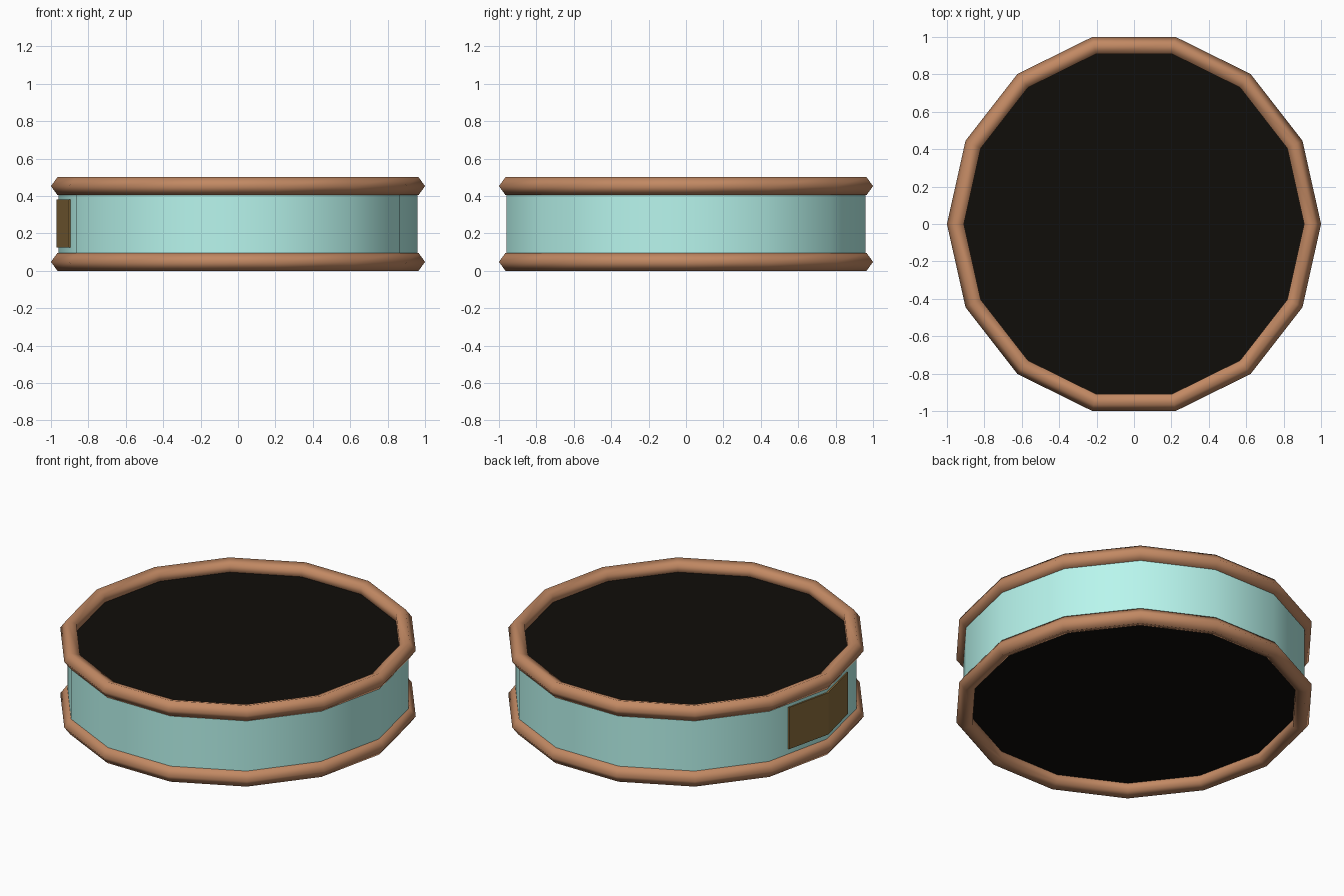
import bpy, bmesh, math

if "Cube" in bpy.data.objects:
    bpy.data.objects.remove(bpy.data.objects["Cube"])

SIDES = 14
Y_SCALE = 1 / math.sin(math.tau * 3 / SIDES)   # makes depth equal to width


def material(name, rgb):
    m = bpy.data.materials.new(name)
    m.diffuse_color = (*rgb, 1)
    m.use_nodes = True
    m.node_tree.nodes["Principled BSDF"].inputs["Base Color"].default_value = m.diffuse_color
    return m


TEAL = material("teal_shell", (0.48, 0.92, 0.85))
WOOD = material("brown_hoop", (0.54, 0.25, 0.125))
DARK = material("dark_skin", (0.005, 0.004, 0.003))
BRASS = material("brass_plate", (0.25, 0.15, 0.045))


def ring_point(r, i, z):
    a = math.tau * i / SIDES
    return (r * math.cos(a), r * math.sin(a) * Y_SCALE, z)


def finish(name, bm, mat):
    me = bpy.data.meshes.new(name)
    bm.to_mesh(me)
    bm.free()
    me.materials.append(mat)
    ob = bpy.data.objects.new(name, me)
    bpy.context.collection.objects.link(ob)
    return ob


def lathe(name, profile, mat, closed):
    """Sweep an (r, z) profile around the 14-sided outline."""
    bm = bmesh.new()
    rings = [[bm.verts.new(ring_point(r, i, z)) for r, z in profile]
             for i in range(SIDES)]
    n = len(profile)
    for i in range(SIDES):
        a, b = rings[i], rings[(i + 1) % SIDES]
        for j in range(n if closed else n - 1):
            k = (j + 1) % n
            bm.faces.new((a[j], b[j], b[k], a[k]))
    bmesh.ops.recalc_face_normals(bm, faces=bm.faces)
    for f in bm.faces:
        f.smooth = True
    return finish(name, bm, mat)


# Shell wall
lathe("shell", [(0.96, 0.065), (0.96, 0.435)], TEAL, False)

# Hoops with a five-sided section, and the skins recessed inside them
R = 0.05
for label, z, skin_z in (("bottom", 0.0476, 0.065), ("top", 0.4524, 0.435)):
    section = [(0.95 + R * math.cos(math.tau * k / 5),
                z + R * math.sin(math.tau * k / 5)) for k in range(5)]
    lathe(label + "_hoop", section, WOOD, True)
    bm = bmesh.new()
    ring = [bm.verts.new(ring_point(0.96, i, skin_z)) for i in range(SIDES)]
    if label == "bottom":
        ring.reverse()
    bm.faces.new(ring)
    finish(label + "_skin", bm, DARK)

# Bent plate wrapped over the left corner of the shell
bm = bmesh.new()
sections = []
for y, outer in ((-0.285, 0.904), (0, 0.971), (0.285, 0.904)):
    inner = outer - 0.02
    sections.append([bm.verts.new((-x, y, z)) for x, z in
                     ((outer, 0.125), (outer, 0.382),
                      (inner, 0.382), (inner, 0.125))])
for a, b in zip(sections, sections[1:]):
    for j in range(4):
        k = (j + 1) % 4
        bm.faces.new((a[j], b[j], b[k], a[k]))
bm.faces.new(sections[0])
bm.faces.new(sections[-1])
bmesh.ops.recalc_face_normals(bm, faces=bm.faces)
finish("wall_plate", bm, BRASS)
